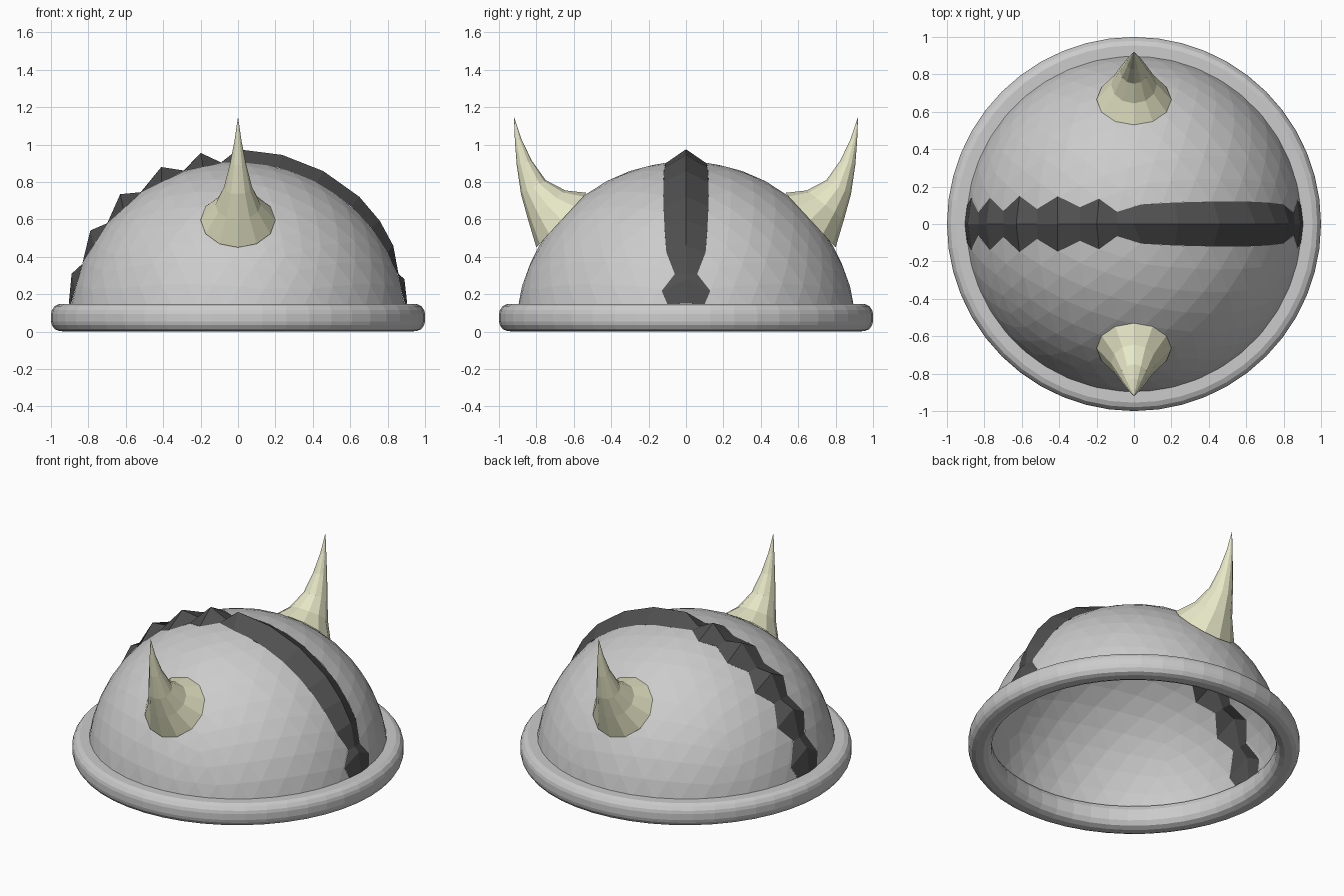
import bpy, bmesh
from math import sin, cos, pi, radians, sqrt, atan2
from mathutils import Vector

if "Cube" in bpy.data.objects:
    bpy.data.objects.remove(bpy.data.objects["Cube"])

R = 0.91


def finish(bm, name, mat=None):
    me = bpy.data.meshes.new(name)
    bm.to_mesh(me)
    bm.free()
    ob = bpy.data.objects.new(name, me)
    bpy.context.collection.objects.link(ob)
    if mat:
        me.materials.append(mat)
    return ob


def material(name, color):
    m = bpy.data.materials.new(name)
    m.diffuse_color = (*color, 1)
    m.use_nodes = True
    m.node_tree.nodes["Principled BSDF"].inputs["Base Color"].default_value = m.diffuse_color
    return m


def loft(bm, rings, wrap=False):
    pairs = list(zip(rings, rings[1:])) + ([(rings[-1], rings[0])] if wrap else [])
    for a, b in pairs:
        n = len(a)
        for i in range(n):
            j = (i + 1) % n
            bm.faces.new((a[i], a[j], b[j], b[i]))


dark = material("dark_metal", (0.08, 0.08, 0.08))
bone = material("bone", (0.8, 0.8, 0.57))

# Crest stations: ridge angle, ridge radius, edge angle, half width
stations = [
    (-80.6, .917, -80.6, .10), (-70.8, .942, -75.5, .14), (-66.5, .908, -66.5, .06),
    (-55.6, .957, -59.0, .14), (-50.3, .908, -50.3, .07), (-40.6, .968, -43.0, .15),
    (-34.9, .909, -34.9, .08), (-25.0, .971, -27.0, .148), (-18.6, .909, -18.6, .09),
    (-11.8, .976, -12.0, .135), (-5.7, .909, -5.7, .065), (0, .975, 2.5, .105),
    (14, .974, 14, .115), (28, .972, 28, .12), (42, .97, 42, .12), (52, .962, 52, .115),
    (61, .949, 62, .105), (70.2, .912, 70.2, .06), (72.5, .933, 76, .13),
    (80.6, .917, 80.6, .10),
]


def on_dome(angle, y, r=R):
    c = sqrt(r * r - y * y)
    a = radians(angle)
    return Vector((c * sin(a), y, c * cos(a)))


# Dome: faceted shell, opened where the crest sits
bm = bmesh.new()
bmesh.ops.create_icosphere(bm, subdivisions=4, radius=R)


def cut(faces, normal, origin=(0, 0, 0), clear=False):
    geom = set(faces)
    for f in faces:
        geom.update(f.edges)
        geom.update(f.verts)
    bmesh.ops.bisect_plane(bm, geom=list(geom), dist=1e-5, plane_co=origin,
                           plane_no=normal, clear_outer=clear)


cut(bm.faces[:], (0, 0, -1), (0, 0, 0.12), True)


def band(a0, a1):
    out = []
    for f in bm.faces:
        c = f.calc_center_median()
        if abs(c.y) < 0.3 and radians(a0) < atan2(c.x, c.z) < radians(a1):
            out.append(f)
    return out


for s in stations:
    a = radians(s[2])
    cut(band(s[2] - 20, s[2] + 20), (cos(a), 0, -sin(a)))
for s, t in zip(stations, stations[1:]):
    mid = on_dome((s[2] + t[2]) / 2, 0)
    normals = []
    for side in (1, -1):
        n = on_dome(s[2], side * s[3]).cross(on_dome(t[2], side * t[3])).normalized()
        if n.dot(mid) < 0:
            n.negate()
        normals.append(n)
        cut(band(s[2], t[2]), n)
    inside = [f for f in band(s[2], t[2])
              if all(n.dot(f.calc_center_median()) > 0 for n in normals)]
    bmesh.ops.delete(bm, geom=inside, context='FACES')
finish(bm, "dome")

# Crest: ridged band, smooth on one half and spiked on the other
bm = bmesh.new()
rows = [[bm.verts.new(on_dome(ea, -w)), bm.verts.new(on_dome(ra, 0, rr)),
         bm.verts.new(on_dome(ea, w))] for ra, rr, ea, w in stations]
for p, q in zip(rows, rows[1:]):
    for i in (0, 1):
        f = bm.faces.new((p[i], q[i], q[i + 1], p[i + 1]))
        f.normal_update()
        if f.normal.dot(f.calc_center_median()) < 0:
            f.normal_flip()
finish(bm, "crest", dark)

# Rim: rounded-rectangle section swept round
section = [(.88, .148), (.955, .148), (.98, .137), (.995, .115), (1, .095), (1, .055),
           (.995, .035), (.98, .013), (.955, .003), (.91, 0), (.88, .013),
           (.862, .04), (.858, .075), (.862, .115)]
bm = bmesh.new()
N = 48
loft(bm, [[bm.verts.new((r * cos(2 * pi * k / N), r * sin(2 * pi * k / N), z))
           for k in range(N)] for r, z in section], wrap=True)
bmesh.ops.recalc_face_normals(bm, faces=bm.faces[:])
finish(bm, "rim")

# Horns: inner (y, z), outer (y, z) and half width of each ring
horn = [(.53, .742, .80, .45, .20), (.645, .755, .845, .60, .122),
        (.75, .81, .882, .735, .075), (.825, .915, .905, .89, .042),
        (.88, 1.03, .915, 1.02, .018)]
for side, name in ((-1, "front_horn"), (1, "back_horn")):
    bm = bmesh.new()
    rings = []
    for iy, iz, oy, oz, w in horn:
        ring = []
        for k in range(12):
            t = 2 * pi * k / 12
            m = (1 + cos(t)) / 2
            ring.append(bm.verts.new((w * sin(t), side * (iy + (oy - iy) * m),
                                      iz + (oz - iz) * m)))
        rings.append(ring)
    loft(bm, rings)
    tip = bm.verts.new((0, side * .92, 1.15))
    for k in range(12):
        bm.faces.new((rings[-1][k], rings[-1][(k + 1) % 12], tip))
    bmesh.ops.recalc_face_normals(bm, faces=bm.faces[:])
    finish(bm, name, bone)
